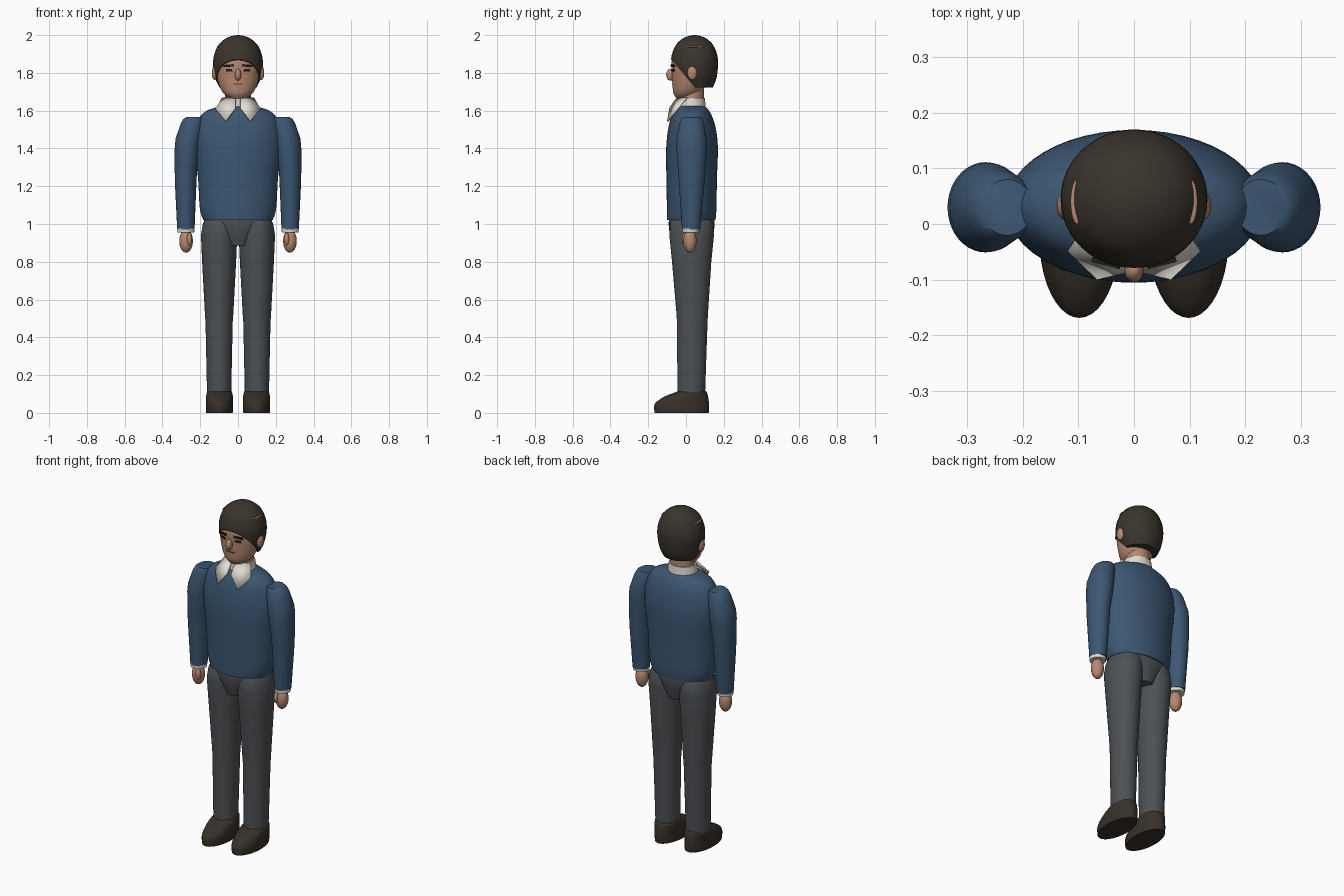
import bpy
import bmesh
import math
from mathutils import Vector

cube = bpy.data.objects.get("Cube")
if cube:
    bpy.data.objects.remove(cube, do_unlink=True)


def material(name, red, green, blue):
    mat = bpy.data.materials.new(name)
    mat.use_nodes = True
    colour = (red, green, blue, 1.0)
    mat.diffuse_color = colour
    mat.node_tree.nodes["Principled BSDF"].inputs["Base Color"].default_value = colour
    return mat


SWEATER = material("sweater blue", 0.045, 0.095, 0.17)
TROUSERS = material("trouser grey", 0.075, 0.082, 0.09)
SKIN = material("skin", 0.47, 0.25, 0.165)
HAIR = material("dark brown hair", 0.043, 0.034, 0.026)
SHOES = material("shoe brown", 0.038, 0.03, 0.022)
SHIRT = material("shirt white", 0.74, 0.71, 0.64)
DARK = material("feature black", 0.015, 0.011, 0.01)
LIPS = material("lip brown", 0.13, 0.045, 0.035)


def finish(name, bm, mat, angle=40):
    """Turn a bmesh into a smooth-shaded object."""
    bmesh.ops.recalc_face_normals(bm, faces=bm.faces)
    mesh = bpy.data.meshes.new(name)
    bm.to_mesh(mesh)
    bm.free()
    mesh.materials.append(mat)
    obj = bpy.data.objects.new(name, mesh)
    bpy.context.collection.objects.link(obj)
    bpy.ops.object.select_all(action="DESELECT")
    obj.select_set(True)
    bpy.context.view_layer.objects.active = obj
    bpy.ops.object.shade_smooth_by_angle(angle=math.radians(angle))
    return obj


def rounded(rings, steps=4):
    """Refine a list of rings with a Catmull-Rom spline."""
    pts = [Vector(r) for r in rings]
    pts = [pts[0]] + pts + [pts[-1]]
    result = []
    for a, b, c, d in zip(pts, pts[1:], pts[2:], pts[3:]):
        for i in range(steps):
            t = i / steps
            result.append(0.5 * (2 * b + (c - a) * t + (2 * a - 5 * b + 4 * c - d) * t ** 2
                                 + (3 * b - a - 3 * c + d) * t ** 3))
    return result + [pts[-1]]


def loft(rings, sides=40):
    """Stack ellipses given as (z, centre x, centre y, radius x, radius y)."""
    bm = bmesh.new()
    loops = []
    for z, cx, cy, rx, ry in rings:
        turns = [math.tau * i / sides for i in range(sides)]
        loops.append([bm.verts.new((cx + rx * math.cos(t), cy + ry * math.sin(t), z))
                      for t in turns])
    for low, high in zip(loops, loops[1:]):
        for i in range(sides):
            j = (i + 1) % sides
            bm.faces.new((low[i], low[j], high[j], high[i]))
    bm.faces.new(loops[0][::-1])
    bm.faces.new(loops[-1])
    return bm


def ellipsoid(name, centre, radii, mat):
    bm = bmesh.new()
    bmesh.ops.create_uvsphere(bm, u_segments=24, v_segments=16, radius=1)
    bmesh.ops.scale(bm, vec=radii, verts=bm.verts)
    bmesh.ops.translate(bm, vec=centre, verts=bm.verts)
    return finish(name, bm, mat)


def plate(name, centre, size, mat, turn=0.0, tilt=0.0):
    bm = bmesh.new()
    bmesh.ops.create_cube(bm, size=1)
    bmesh.ops.scale(bm, vec=size, verts=bm.verts)
    obj = finish(name, bm, mat)
    obj.location = centre
    obj.rotation_euler = (0, tilt, turn)
    return obj


# Sweater body
finish("sweater_body", loft(rounded([
    (1.02, 0, 0.028, 0.183, 0.128), (1.08, 0, 0.03, 0.202, 0.131),
    (1.25, 0, 0.03, 0.212, 0.134), (1.4, 0, 0.032, 0.23, 0.137),
    (1.5, 0, 0.032, 0.225, 0.127), (1.57, 0, 0.03, 0.2, 0.108),
    (1.605, 0, 0.03, 0.155, 0.088), (1.625, 0, 0.03, 0.08, 0.07)], 3), 48), SWEATER)

# Trouser seat, tapering between the legs
finish("trouser_seat", loft([
    (0.885, 0, 0.03, 0.068, 0.095), (0.96, 0, 0.03, 0.125, 0.118),
    (1.0, 0, 0.03, 0.182, 0.122), (1.03, 0, 0.03, 0.18, 0.12)]), TROUSERS)

# Neck and collar band
finish("neck", loft([(1.6, 0, 0.03, 0.07, 0.065), (1.73, 0, 0.03, 0.07, 0.065)]), SKIN)
finish("collar_band", loft([(1.6, 0, 0.03, 0.088, 0.076), (1.668, 0, 0.03, 0.078, 0.07)]), SHIRT)

# Face
finish("head", loft(rounded([
    (1.665, 0, 0.0, 0.045, 0.05), (1.69, 0, 0.005, 0.075, 0.071),
    (1.73, 0, 0.015, 0.098, 0.086), (1.8, 0, 0.025, 0.116, 0.1),
    (1.87, 0, 0.035, 0.119, 0.11), (1.95, 0, 0.04, 0.085, 0.08)])), SKIN)
ellipsoid("nose", (0, -0.083, 1.79), (0.017, 0.022, 0.031), SKIN)
plate("mouth", (0, -0.07, 1.742), (0.05, 0.008, 0.006), LIPS)

# Hair cap, cut by a slanting hairline
hair = loft(rounded([
    (1.722, 0, 0.053, 0.098, 0.088), (1.76, 0, 0.048, 0.116, 0.11),
    (1.8, 0, 0.045, 0.127, 0.121), (1.85, 0, 0.045, 0.132, 0.125),
    (1.9, 0, 0.045, 0.125, 0.119), (1.95, 0, 0.045, 0.102, 0.097),
    (1.982, 0, 0.045, 0.065, 0.062), (1.996, 0, 0.045, 0.03, 0.029),
    (2.0, 0, 0.045, 0.002, 0.002)]), 48)
cut = bmesh.ops.bisect_plane(hair, geom=hair.verts[:] + hair.edges[:] + hair.faces[:],
                             plane_co=(0, -0.01, 1.79), plane_no=(0, 1.19, 1),
                             clear_inner=True)
bmesh.ops.contextual_create(hair, geom=[e for e in cut["geom_cut"]
                                        if isinstance(e, bmesh.types.BMEdge)])
finish("hair", hair, HAIR)

for side, label in ((1, "left"), (-1, "right")):
    # Facial features
    ellipsoid(label + "_ear", (side * 0.123, 0.033, 1.8), (0.016, 0.026, 0.038), SKIN)
    plate(label + "_eyebrow", (side * 0.05, -0.07, 1.838), (0.052, 0.009, 0.012), DARK,
          side * 0.25, side * 0.08)
    plate(label + "_eye", (side * 0.047, -0.068, 1.814), (0.034, 0.008, 0.011), DARK, side * 0.25)
    ellipsoid(label + "_hair_parting", (side * 0.102, 0.04, 1.938), (0.012, 0.04, 0.004), SKIN)

    # Collar wing
    bm = bmesh.new()
    corners = [(0.012, -0.05, 1.662), (0.012, -0.085, 1.615), (0.065, -0.097, 1.543),
               (0.118, -0.046, 1.608), (0.083, 0.005, 1.668)]
    verts = [bm.verts.new((side * x, y, z)) for x, y, z in corners]
    for i in range(1, len(verts) - 1):
        bm.faces.new((verts[0], verts[i], verts[i + 1]))
    wing = finish(label + "_collar_wing", bm, SHIRT)
    solid = wing.modifiers.new("thickness", "SOLIDIFY")
    solid.thickness = 0.008
    solid.offset = 0

    # Sleeve, cuff and hand
    finish(label + "_sleeve", loft([
        (0.972, side * 0.276, 0.027, 0.046, 0.048), (1.22, side * 0.277, 0.03, 0.057, 0.068),
        (1.28, side * 0.276, 0.03, 0.059, 0.072), (1.4, side * 0.267, 0.03, 0.068, 0.081),
        (1.45, side * 0.262, 0.03, 0.069, 0.08), (1.53, side * 0.242, 0.03, 0.062, 0.066),
        (1.555, side * 0.235, 0.03, 0.055, 0.057), (1.566, side * 0.228, 0.03, 0.046, 0.05)]),
        SWEATER)
    finish(label + "_cuff", loft([
        (0.955, side * 0.276, 0.025, 0.044, 0.044), (0.975, side * 0.276, 0.025, 0.046, 0.046)]),
        SHIRT)
    ellipsoid(label + "_hand", (side * 0.275, 0.021, 0.91), (0.036, 0.035, 0.062), SKIN)
    ellipsoid(label + "_thumb", (side * 0.257, -0.006, 0.92), (0.014, 0.016, 0.034), SKIN)

    # Trouser leg
    finish(label + "_trouser_leg", loft([
        (0.1, side * 0.1, 0.028, 0.064, 0.073), (0.48, side * 0.1, 0.033, 0.072, 0.081),
        (0.52, side * 0.1, 0.033, 0.075, 0.083), (0.8, side * 0.1, 0.03, 0.09, 0.104),
        (0.94, side * 0.1, 0.03, 0.096, 0.118), (1.0, side * 0.095, 0.03, 0.091, 0.114),
        (1.025, side * 0.09, 0.03, 0.085, 0.1)]), TROUSERS)

    # Shoe
    finish(label + "_shoe", loft(rounded([
        (0.0, side * 0.098, -0.023, 0.07, 0.143), (0.015, side * 0.098, -0.023, 0.072, 0.145),
        (0.05, side * 0.098, -0.021, 0.072, 0.143), (0.085, side * 0.098, 0.0, 0.071, 0.117),
        (0.108, side * 0.098, 0.026, 0.067, 0.085), (0.118, side * 0.098, 0.034, 0.06, 0.068)],
        3)), SHOES)
